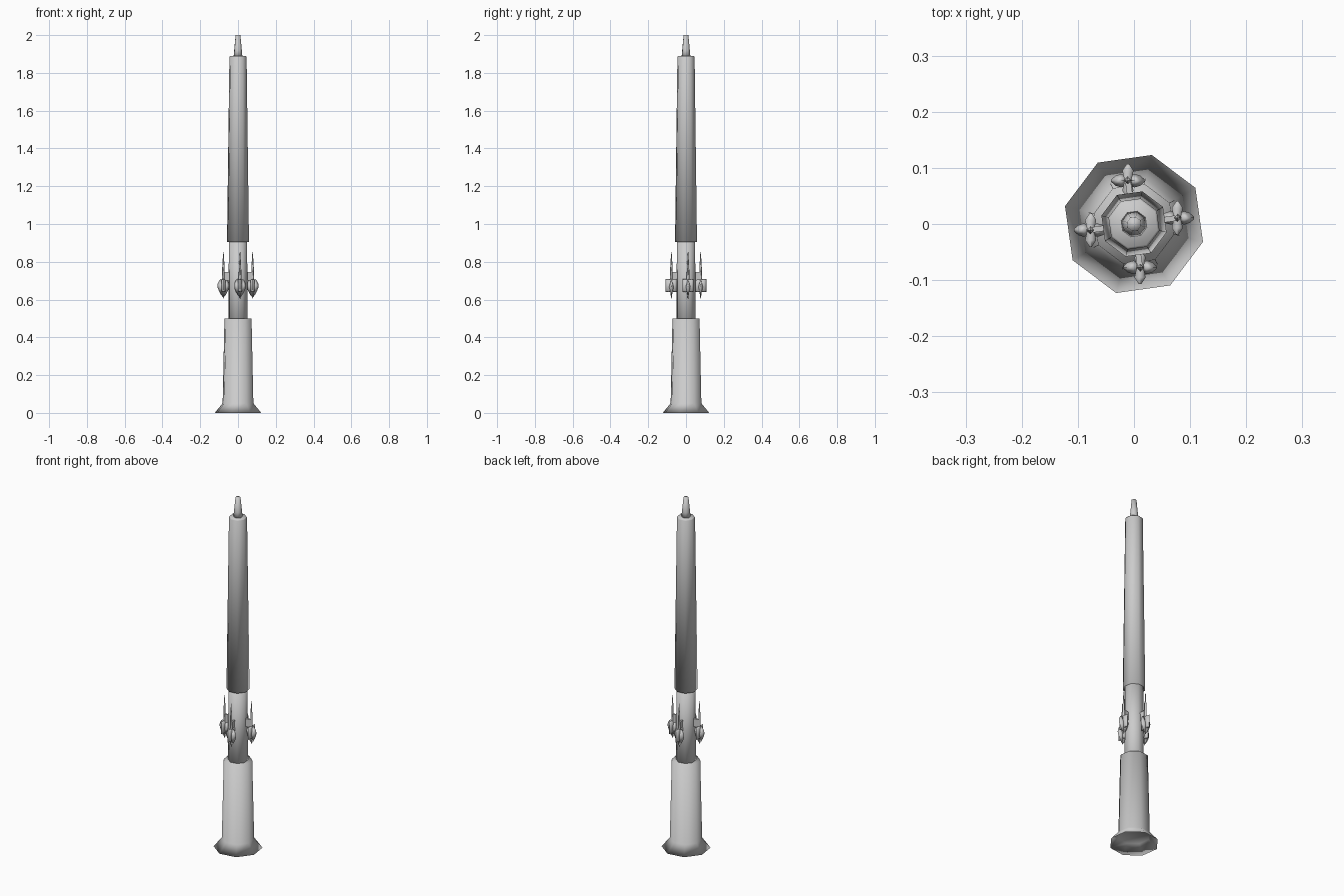
import bpy, bmesh, math
from mathutils import Vector

if "Cube" in bpy.data.objects:
    bpy.data.objects.remove(bpy.data.objects["Cube"])

ROT = math.radians(-14.5)


def finish(name, bm, angle=180):
    bmesh.ops.recalc_face_normals(bm, faces=bm.faces)
    me = bpy.data.meshes.new(name)
    bm.to_mesh(me)
    bm.free()
    ob = bpy.data.objects.new(name, me)
    bpy.context.collection.objects.link(ob)
    bpy.ops.object.select_all(action='DESELECT')
    ob.select_set(True)
    bpy.context.view_layer.objects.active = ob
    bpy.ops.object.shade_smooth_by_angle(angle=math.radians(angle))
    return ob


def rings_to_mesh(bm, rings):
    """Skin a list of point rings and cap both ends."""
    vs = [[bm.verts.new(p) for p in r] for r in rings]
    n = len(vs[0])
    for a, b in zip(vs, vs[1:]):
        for i in range(n):
            j = (i + 1) % n
            bm.faces.new((a[i], a[j], b[j], b[i]))
    bm.faces.new(vs[0][::-1])
    bm.faces.new(vs[-1])


def column(name, profile, angle=180):
    """Eight-sided turned part from (radius, height) pairs."""
    bm = bmesh.new()
    rings_to_mesh(bm, [[(r * math.cos(ROT + i * math.pi / 4),
                         r * math.sin(ROT + i * math.pi / 4), z) for i in range(8)]
                       for r, z in profile])
    return finish(name, bm, angle)


def spindle(bm, centre, axis, side, up, profile):
    """Four-sided leaf along an axis: (distance, half width, half height, lift)."""
    c, a, s, u = map(Vector, (centre, axis, side, up))
    rings_to_mesh(bm, [[c + a * d + s * w + u * l, c + a * d + u * (l + h),
                        c + a * d - s * w + u * l, c + a * d + u * (l - h)]
                       for d, w, h, l in profile])


# Stacked shaft: hollow-bottomed flared foot, pole, sleeve and tip
column("flared_base", [(0.082, 0.045), (0.127, 0.0), (0.084, 0.051), (0.074, 0.5)])
column("inner_pole", [(0.052, 0.4), (0.05, 0.95)])
column("upper_sleeve", [(0.06, 0.905), (0.047, 1.885), (0.043, 1.89)])
column("top_tip", [(0.024, 1.885), (0.021, 1.92), (0.013, 2.0)])

# Four hanging ornaments, one on every second side of the pole
for k in range(4):
    t = ROT + math.pi / 8 + k * math.pi / 2
    d = Vector((math.cos(t), math.sin(t), 0))
    side = Vector((-d.y, d.x, 0))
    c = d * 0.078

    # Bracket arm
    bm = bmesh.new()
    rings_to_mesh(bm, [[d * r + side * (sx * 0.005) + Vector((0, 0, z))
                        for sx, z in ((-1, 0.70), (1, 0.70), (1, 0.745), (-1, 0.745))]
                       for r in (0.04, 0.074)])
    finish(f"bracket_{k}", bm, 30)

    # Vertical spike
    bm = bmesh.new()
    spindle(bm, c, (0, 0, 1), (1, 0, 0), (0, 1, 0),
            [(0.605, 0.001, 0.001, 0), (0.66, 0.009, 0.009, 0),
             (0.72, 0.007, 0.007, 0), (0.78, 0.006, 0.006, 0), (0.852, 0.001, 0.001, 0)])
    finish(f"spike_{k}", bm, 95)

    # Leaf petals to both sides
    bm = bmesh.new()
    mid = c + Vector((0, 0, 0.67))
    for sg in (-1, 1):
        spindle(bm, mid, (sg, 0, 0), (0, 1, 0), (0, 0, 1),
                [(0, 0.008, 0.045, -0.015), (0.012, 0.012, 0.043, -0.003),
                 (0.022, 0.009, 0.03, 0.002), (0.03, 0.002, 0.012, 0.004)])
    finish(f"side_petals_{k}", bm, 180)

    # Blunt crosspiece front to back
    bm = bmesh.new()
    prof = [(-0.03, 0.002), (-0.018, 0.01), (0, 0.006), (0.018, 0.01), (0.03, 0.002)]
    rings_to_mesh(bm, [[mid + Vector((sx * w, y, z)) for sx, z in
                        ((-1, -0.026), (0, -0.03), (1, -0.026),
                         (1, 0.034), (0, 0.038), (-1, 0.034))]
                       for y, w in prof])
    finish(f"cross_petals_{k}", bm, 180)
